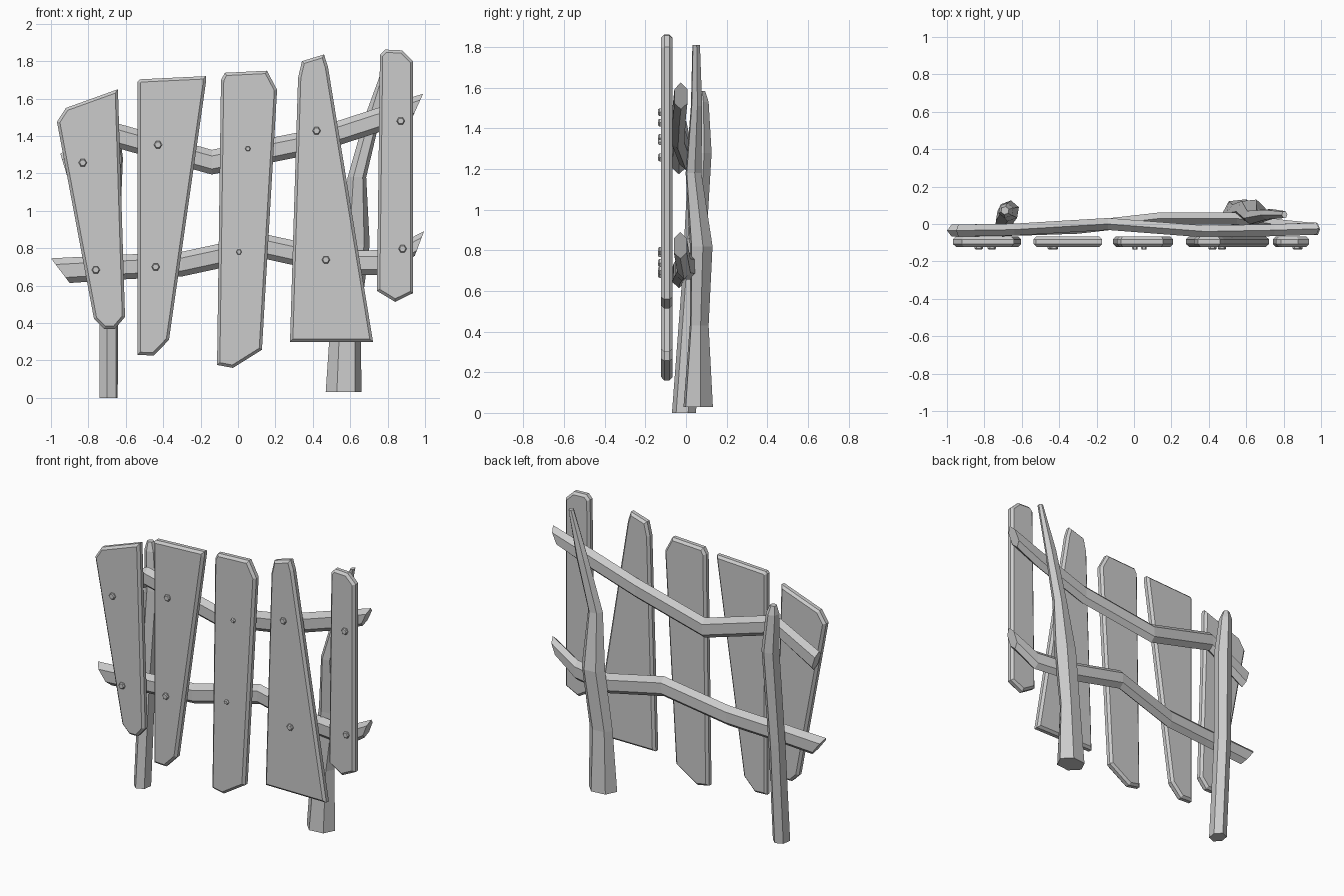
import bpy, bmesh
from math import sin, cos, pi, radians

if "Cube" in bpy.data.objects:
    bpy.data.objects.remove(bpy.data.objects["Cube"])


def finish(bm, name):
    bmesh.ops.recalc_face_normals(bm, faces=bm.faces)
    me = bpy.data.meshes.new(name)
    bm.to_mesh(me)
    bm.free()
    ob = bpy.data.objects.new(name, me)
    bpy.context.collection.objects.link(ob)
    return ob


def loft(name, rings):
    """Skin a list of equal-sized rings, capped at both ends."""
    bm = bmesh.new()
    vs = [[bm.verts.new(p) for p in r] for r in rings]
    n = len(vs[0])
    for a, b in zip(vs, vs[1:]):
        for i in range(n):
            j = (i + 1) % n
            bm.faces.new((a[i], a[j], b[j], b[i]))
    bm.faces.new(vs[0])
    bm.faces.new(vs[-1])
    return finish(bm, name)


def post(name, path, turn):
    """Six-sided post; path rows are x, y, z, rx, ry."""
    ang = [radians(turn) + i * pi / 3 for i in range(6)]
    loft(name, [[(x + rx * cos(a), y + ry * sin(a), z) for a in ang]
                for x, y, z, rx, ry in path])


def rail(name, path, ry=0.032, rz=0.066):
    """Six-sided rail; path rows are x, y, z, end slant."""
    sec = [(-1, -.55), (-1, .5), (0, 1), (1, .5), (1, -.55), (0, -1)]
    loft(name, [[(x + s * v, y + ry * u, z + rz * v) for u, v in sec]
                for x, y, z, s in path])


def plank(name, outline, front=-0.122, back=-0.067, bevel=0.015):
    bm = bmesh.new()
    f = bm.faces.new([bm.verts.new((x, front, z)) for x, z in outline])
    ext = bmesh.ops.extrude_face_region(bm, geom=[f], use_keep_orig=True)
    for v in ext["geom"]:
        if isinstance(v, bmesh.types.BMVert):
            v.co.y = back
    bmesh.ops.recalc_face_normals(bm, faces=bm.faces)
    rim = [e for e in bm.edges if abs(e.verts[0].co.y - e.verts[1].co.y) < 1e-4]
    bmesh.ops.bevel(bm, geom=rim, offset=bevel, segments=1, profile=0.5,
                    affect='EDGES', clamp_overlap=True)
    finish(bm, name)


def nail(name, x, z, r):
    ring = [(cos(i * pi / 3), sin(i * pi / 3)) for i in range(6)]
    loft(name, [[(x + k * r * c, y, z + k * r * s) for c, s in ring]
                for y, k in ((-0.115, 1), (-0.131, 1), (-0.137, .75))])


# Crooked posts
post("left_post", [(-.692, -.01, 0, .052, .06), (-.69, .035, .66, .052, .055),
                   (-.667, .07, 1.28, .055, .057), (-.685, .072, 1.53, .042, .04),
                   (-.69, .072, 1.585, .022, .022)], 20)
post("right_post", [(.565, .06, .03, .097, .078), (.575, .065, .43, .08, .05),
                    (.625, .075, .82, .08, .06), (.636, .037, 1.18, .05, .042),
                    (.722, .052, 1.51, .042, .03), (.805, .05, 1.81, .015, .02)], 8)

# Bent rails
rail("upper_rail", [(-.93, -.035, 1.24, -.02), (-.64, -.03, 1.4, 0), (-.14, 0, 1.26, 0),
                    (.38, -.04, 1.365, 0), (.75, -.033, 1.485, 0), (.96, -.025, 1.56, .03)])
rail("lower_rail", [(-.95, -.035, .68, -.05), (-.6, -.03, .7, 0), (-.3, -.02, .715, 0),
                    (.14, .03, .81, 0), (.55, .03, .72, 0), (.8, -.01, .725, 0),
                    (.97, -.028, .825, .025)])

# Uneven planks, outlines as x, z
planks = [
    [(-.968, 1.476), (-.92, 1.55), (-.642, 1.65), (-.604, .433), (-.658, .369),
     (-.717, .369), (-.77, .422)],
    [(-.537, 1.69), (-.525, 1.703), (-.171, 1.72), (-.171, 1.69), (-.369, .31),
     (-.45, .226), (-.537, .23)],
    [(-.091, 1.70), (-.07, 1.738), (.155, 1.749), (.209, 1.647), (.128, .257),
     (-.027, .16), (-.112, .176)],
    [(.321, 1.711), (.342, 1.80), (.46, 1.836), (.481, 1.77), (.722, .299), (.278, .299)],
    [(.759, 1.834), (.786, 1.862), (.877, 1.858), (.936, 1.80), (.936, .56),
     (.84, .513), (.743, .572)],
]
for i, o in enumerate(planks):
    plank(f"plank_{i + 1}", o)

# Nail heads, upper row then lower row
nails = [(-.83, 1.257, .022), (-.428, 1.353, .022), (.053, 1.332, .015),
         (.42, 1.428, .022), (.87, 1.48, .022),
         (-.76, .684, .022), (-.44, .7, .022), (.005, .78, .015),
         (.47, .738, .022), (.88, .797, .022)]
for i, n in enumerate(nails):
    nail(f"nail_{i + 1}", *n)
